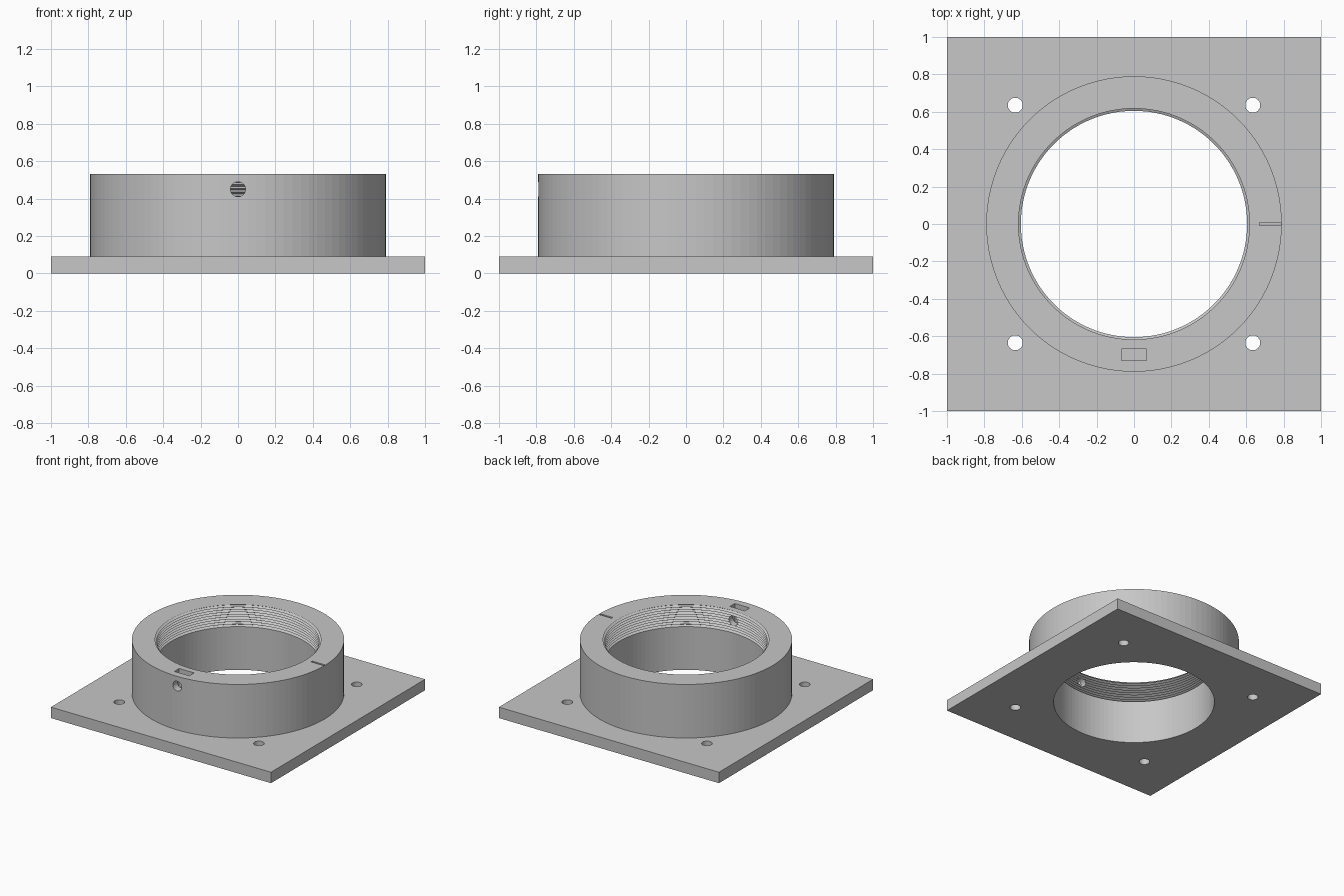
import bpy
import bmesh
import math
from mathutils import Matrix

if "Cube" in bpy.data.objects:
    bpy.data.objects.remove(bpy.data.objects["Cube"], do_unlink=True)

SEGMENTS = 100
HEIGHT = 0.53
BORE = 0.605

grey = bpy.data.materials.new("light grey plastic")
grey.use_nodes = True
colour = (0.57, 0.57, 0.57, 1)
grey.diffuse_color = colour
grey.node_tree.nodes["Principled BSDF"].inputs["Base Color"].default_value = colour


def finish(name, bm):
    bmesh.ops.recalc_face_normals(bm, faces=bm.faces[:])
    mesh = bpy.data.meshes.new(name)
    bm.to_mesh(mesh)
    bm.free()
    mesh.materials.append(grey)
    obj = bpy.data.objects.new(name, mesh)
    bpy.context.collection.objects.link(obj)
    return obj


def box(name, low, high):
    bm = bmesh.new()
    bmesh.ops.create_cube(bm, size=1)
    for v in bm.verts:
        v.co = [b if c > 0 else a for c, a, b in zip(v.co, low, high)]
    return finish(name, bm)


def cylinder(name, radius, low, high, x=0, y=0, sides=SEGMENTS):
    bm = bmesh.new()
    bmesh.ops.create_cone(bm, cap_ends=True, segments=sides, radius1=radius,
                          radius2=radius, depth=high - low,
                          matrix=Matrix.Translation((x, y, (low + high) / 2)))
    return finish(name, bm)


def lathe(name, profile):
    """Solid of revolution with capped ends from (radius, z) pairs."""
    bm = bmesh.new()
    rings = []
    for r, z in profile:
        angles = [math.tau * i / SEGMENTS for i in range(SEGMENTS)]
        rings.append([bm.verts.new((r * math.cos(a), r * math.sin(a), z)) for a in angles])
    for a, b in zip(rings, rings[1:]):
        for i in range(SEGMENTS):
            j = (i + 1) % SEGMENTS
            bm.faces.new((a[i], a[j], b[j], b[i]))
    bm.faces.new(rings[0])
    bm.faces.new(rings[-1])
    return finish(name, bm)


def combine(target, tool, operation):
    mod = target.modifiers.new(tool.name, "BOOLEAN")
    mod.object = tool
    mod.operation = operation
    mod.solver = "EXACT"
    tool.hide_render = True
    tool.hide_set(True)


# Square flange with round collar
mount = box("flanged_collar", (-1, -1, 0), (1, 1, 0.09))
collar = cylinder("collar_wall", 0.79, 0.04, HEIGHT)
combine(mount, collar, "UNION")

# Bore, plain below and threaded above
profile = [(BORE, -0.1)]
pitch, start = 0.02, 0.355
for k in range(9):
    z = start + k * pitch
    profile += [(BORE, z), (BORE + 0.02, z + pitch / 2)]
profile += [(BORE + 0.005, HEIGHT + 0.005), (BORE + 0.005, HEIGHT + 0.1)]
cutters = [lathe("threaded_bore_cutter", profile)]

# Four bolt holes
for sx in (-1, 1):
    for sy in (-1, 1):
        cutters.append(cylinder("bolt_hole_cutter", 0.04, -0.1, 0.2,
                                sx * 0.635, sy * 0.635, 32))

# Nut pocket, set screw hole and index mark
cutters.append(box("nut_pocket_cutter", (-0.068, -0.73, 0.38), (0.068, -0.667, 0.6)))
screw = cylinder("set_screw_cutter", 0.04, 0.5, 0.9, sides=32)
screw.data.transform(Matrix.Translation((0, 0, 0.45)) @ Matrix.Rotation(math.pi / 2, 4, "X"))
cutters.append(screw)
cutters.append(box("index_mark_cutter", (0.67, -0.008, HEIGHT - 0.02), (0.785, 0.008, 0.6)))
for cutter in cutters:
    combine(mount, cutter, "DIFFERENCE")

# Apply the cuts and remove the helpers
bpy.context.view_layer.update()
result = bpy.data.meshes.new_from_object(
    mount.evaluated_get(bpy.context.evaluated_depsgraph_get()))
mount.modifiers.clear()
mount.data = result
for helper in [collar] + cutters:
    bpy.data.objects.remove(helper, do_unlink=True)
